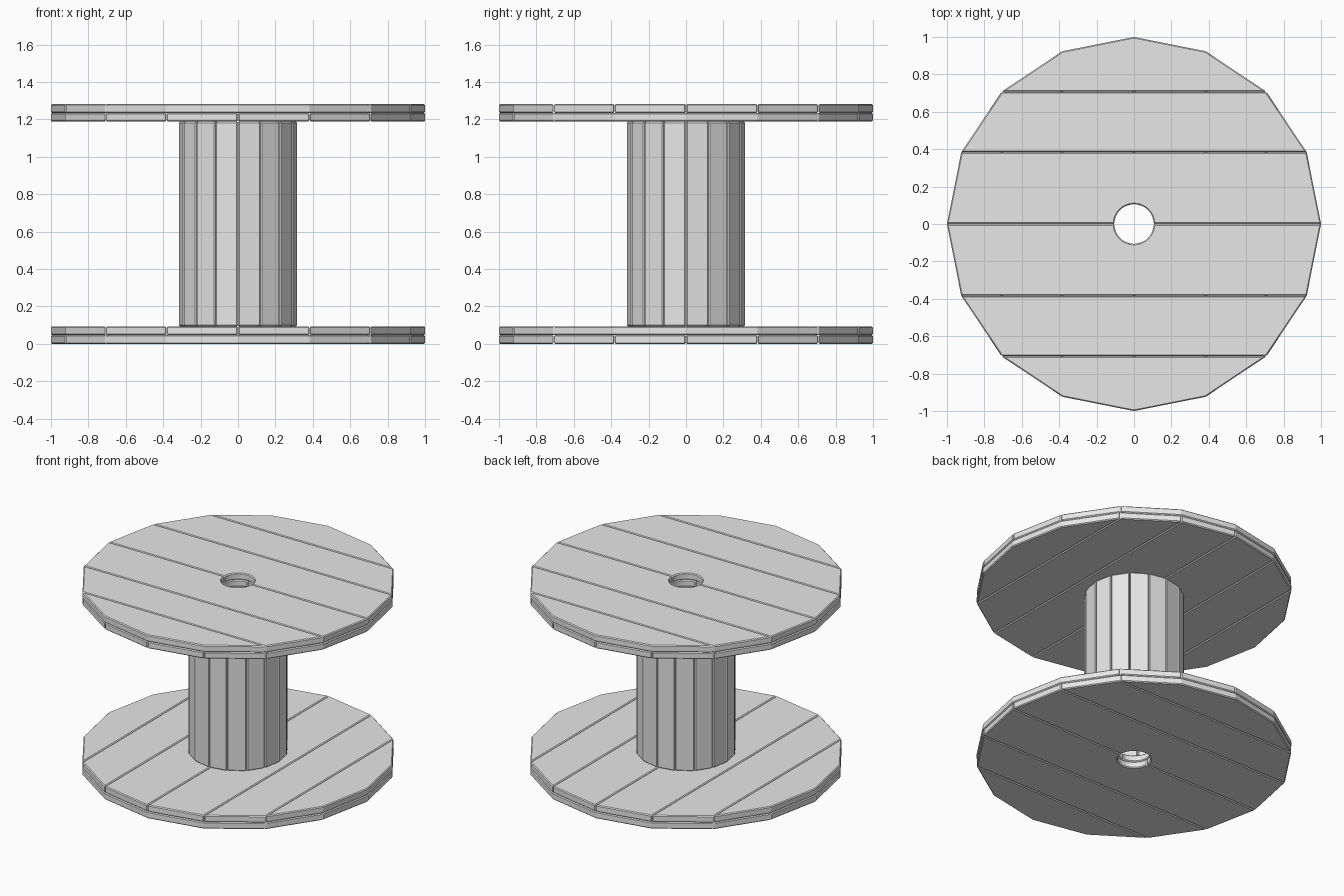
import bpy, bmesh
from math import sin, cos, pi
from mathutils import Matrix

cube = bpy.data.objects.get("Cube")
if cube:
    bpy.data.objects.remove(cube, do_unlink=True)

SIDES = 16          # corners of each disc and staves of the drum
STEP = 2 * pi / SIDES
HOLE = 0.105        # axle hole radius
GAP = 0.001         # half the seam between boards
LAYER = 0.047       # board thickness
HEIGHT = 1.282

wood = bpy.data.materials.new("plain_grey")
wood.use_nodes = True
grey = (0.8, 0.8, 0.8, 1)
wood.diffuse_color = grey
wood.node_tree.nodes["Principled BSDF"].inputs["Base Color"].default_value = grey


def prism(name, outline, z0, z1, turn, bevel):
    """Extrude a flat outline upwards, turn it about z and chamfer its edges."""
    bm = bmesh.new()
    face = bm.faces.new([bm.verts.new((x, y, z0)) for x, y in outline])
    grown = bmesh.ops.extrude_face_region(bm, geom=[face])["geom"]
    top = [v for v in grown if isinstance(v, bmesh.types.BMVert)]
    bmesh.ops.translate(bm, verts=top, vec=(0, 0, z1 - z0))
    bmesh.ops.recalc_face_normals(bm, faces=bm.faces)
    bmesh.ops.transform(bm, matrix=Matrix.Rotation(turn, 4, "Z"), verts=bm.verts)
    mesh = bpy.data.meshes.new(name)
    bm.to_mesh(mesh)
    bm.free()
    mesh.materials.append(wood)
    obj = bpy.data.objects.new(name, mesh)
    bpy.context.collection.objects.link(obj)
    mod = obj.modifiers.new("chamfer", "BEVEL")
    mod.width = bevel
    mod.segments = 1
    mod.limit_method = "ANGLE"
    return obj


def plank_outline(row):
    """Half-disc board between two neighbouring corner rows of the polygon."""
    if row == 2:
        # end board reaches the tip of the disc
        pts = [(cos(k * STEP), sin(k * STEP)) for k in range(2, 7)]
        low = pts[0][1]
        return [(x, y + GAP if y < low + GAP else y) for x, y in pts]
    a, b = row * STEP, (row + 1) * STEP
    low, high = sin(a) + GAP, sin(b) - GAP
    pts = [(cos(a), low), (cos(b), high), (-cos(b), high), (-cos(a), low)]
    if row == 0:
        # middle board is notched around the axle hole
        arc = [pi * (1 - k / 16) for k in range(17)]
        pts += [(HOLE * cos(t), low + HOLE * sin(t)) for t in arc]
    return pts


def board_layer(name, z, turn):
    for half in range(2):
        for row in range(3):
            prism(f"{name}_plank_{half * 3 + row + 1}", plank_outline(row),
                  z, z + LAYER, turn + half * pi, 0.006)


# Two crossed layers of boards form each end disc
board_layer("bottom_outer", 0, 0)
board_layer("bottom_inner", LAYER, pi / 2)
board_layer("top_inner", HEIGHT - 2 * LAYER, pi / 2)
board_layer("top_outer", HEIGHT - LAYER, 0)

# Drum of upright staves between the discs
R_OUT, R_IN = 0.318, 0.278
h = STEP / 2
stave = [(R_IN * cos(h), -R_IN * sin(h) + GAP), (R_OUT * cos(h), -R_OUT * sin(h) + GAP),
         (R_OUT * cos(h), R_OUT * sin(h) - GAP), (R_IN * cos(h), R_IN * sin(h) - GAP)]
for i in range(SIDES):
    prism(f"drum_stave_{i + 1}", stave, 2 * LAYER, HEIGHT - 2 * LAYER,
          (i + 0.5) * STEP, 0.006)
